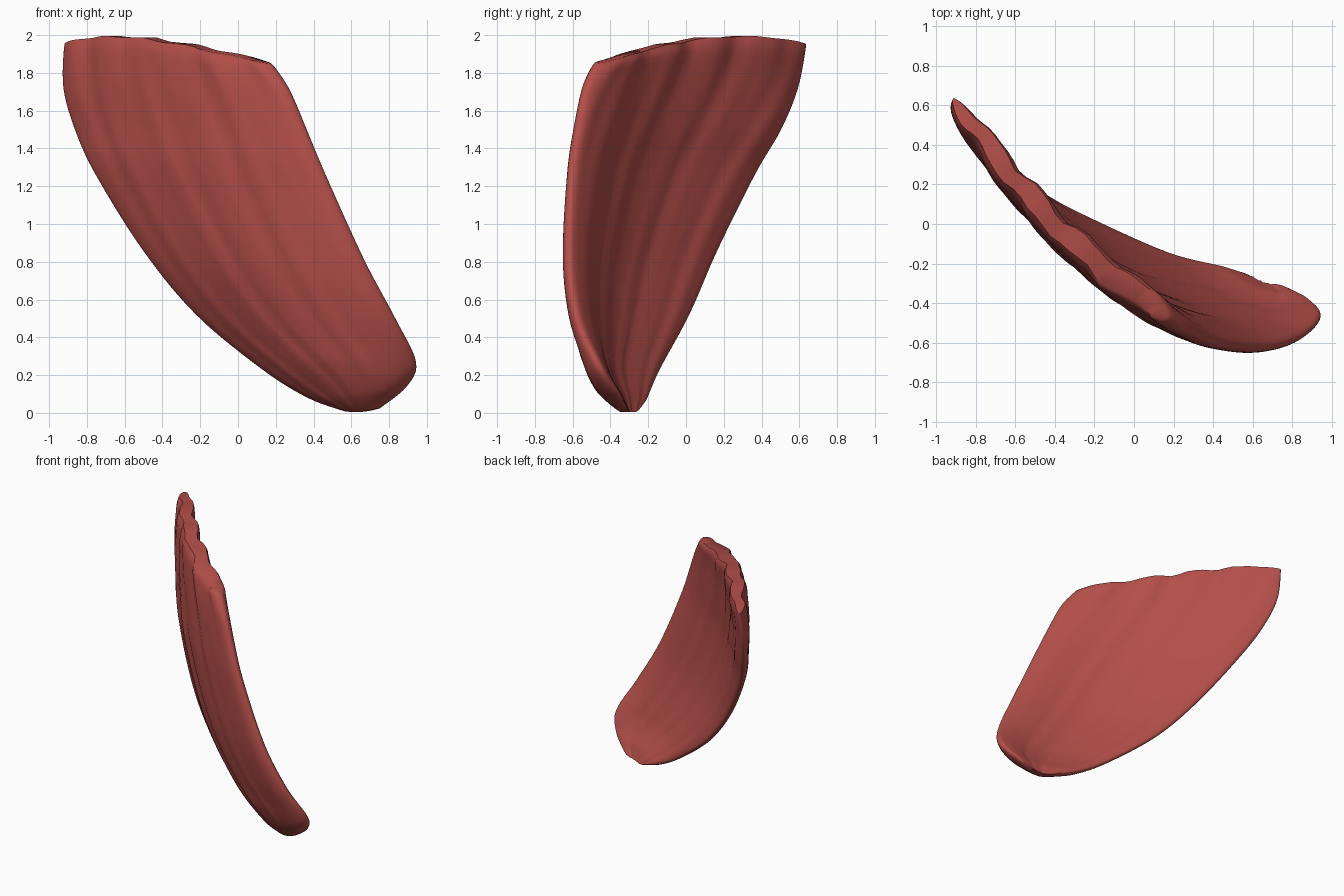
import bpy, math
from mathutils import Vector

cube = bpy.data.objects.get("Cube")
if cube:
    bpy.data.objects.remove(cube)

mat = bpy.data.materials.new("muscle red")
mat.use_nodes = True
colour = (0.45, 0.077, 0.067, 1)
mat.diffuse_color = colour
mat.node_tree.nodes["Principled BSDF"].inputs["Base Color"].default_value = colour

# Two long borders of the slab, from the lower tip to the top edge
near_edge = [(.56, -.265, .01), (.37, -.22, .08), (.13, -.15, .23), (-.22, .01, .52), (-.5, .16, .86),
             (-.75, .36, 1.26), (-.86, .5, 1.5), (-.92, .59, 1.72), (-.915, .635, 1.95)]
far_edge = [(.75, -.33, .025), (.89, -.42, .14), (.94, -.485, .27), (.83, -.585, .5), (.66, -.63, .82),
            (.46, -.615, 1.26), (.35, -.58, 1.52), (.265, -.535, 1.72), (.18, -.47, 1.85)]
ROWS, COLS = 48, 40


def along(points, t):
    """Smooth curve through the points, t from 0 to 1."""
    f = t * (len(points) - 1)
    i = min(int(f), len(points) - 2)
    u = f - i
    a, b, c, d = (Vector(points[min(max(k, 0), len(points) - 1)]) for k in range(i - 1, i + 3))
    return b + (c - a) * u / 2 + (a * 2 - b * 5 + c * 4 - d) * u * u / 2 + (b * 3 - a - c * 3 + d) * u ** 3 / 2


def fibres(s, t, phase):
    """Long ridges running down the slab, fading towards the tip."""
    drift = s + .04 * math.sin(5 * t + phase)
    wave = math.sin(34 * drift + phase) + .7 * math.sin(57 * drift + 2 * phase + 3 * t)
    return wave * (.25 + .75 * t) * math.sin(math.pi * s) ** .5


def section(t):
    """Closed bowed slab across the muscle: outer face, then inner face."""
    left, right = along(near_edge, t), along(far_edge, t)
    chord = right - left
    out = Vector((chord.y, -chord.x, 0)).normalized()
    half = (.06 + .01 * t) * min(1, .45 + 5 * t) * min(1, .72 + 9 * (1 - t))
    bow_height = .12 * min(1, 3 * t + .2) - .04 * max(0, t - .45) / .55
    ring = []
    for k in range(2 * COLS):
        angle = math.pi * k / COLS
        s = (1 - math.cos(angle)) / 2
        side = 1 if k < COLS else -1
        thickness = half * (.82 + .33 * s) * (1 - abs(2 * s - 1) ** 6) ** .5
        bow = bow_height * math.sin(math.pi * s ** 1.1)
        ridge = fibres(s, t, 0.6 if side > 0 else 2.1) * .007
        if t > .8:
            ridge += (t - .8) * .06 * math.sin(27 * s)
        p = left + chord * s + out * (bow + side * thickness + ridge)
        # Arched, slightly ragged top border
        arch = math.sin(math.pi * s ** .8) * .078 + .005 * math.sin(31 * s) * math.sin(math.pi * s)
        p.z += arch * t ** 6
        # Rounded lower border
        p.z -= .012 * math.sin(math.pi * s) * max(0, 1 - 8 * t)
        p.z = max(p.z, 0)
        ring.append(p)
    return ring


verts, faces, n = [], [], 2 * COLS
for r in range(ROWS + 1):
    verts += section(r / ROWS)
for r in range(ROWS):
    for k in range(n):
        a, b = r * n + k, r * n + (k + 1) % n
        faces.append((a, b, b + n, a + n))
# Close both ends with strips between the outer and inner faces
for base, flip in ((0, True), (ROWS * n, False)):
    for k in range(COLS):
        loop = [base + k, base + k + 1, base + (n - k - 1) % n, base + (n - k) % n]
        loop = list(dict.fromkeys(loop))
        faces.append(loop[::-1] if flip else loop)

mesh = bpy.data.meshes.new("muscle_slab")
mesh.from_pydata(verts, [], faces)
mesh.validate()
mesh.materials.append(mat)
slab = bpy.data.objects.new("muscle_slab", mesh)
bpy.context.collection.objects.link(slab)

# Consistent normals and smooth shading
bpy.context.view_layer.objects.active = slab
slab.select_set(True)
bpy.ops.object.mode_set(mode='EDIT')
bpy.ops.mesh.select_all(action='SELECT')
bpy.ops.mesh.normals_make_consistent(inside=False)
bpy.ops.object.mode_set(mode='OBJECT')
bpy.ops.object.shade_smooth_by_angle(angle=math.radians(50))
